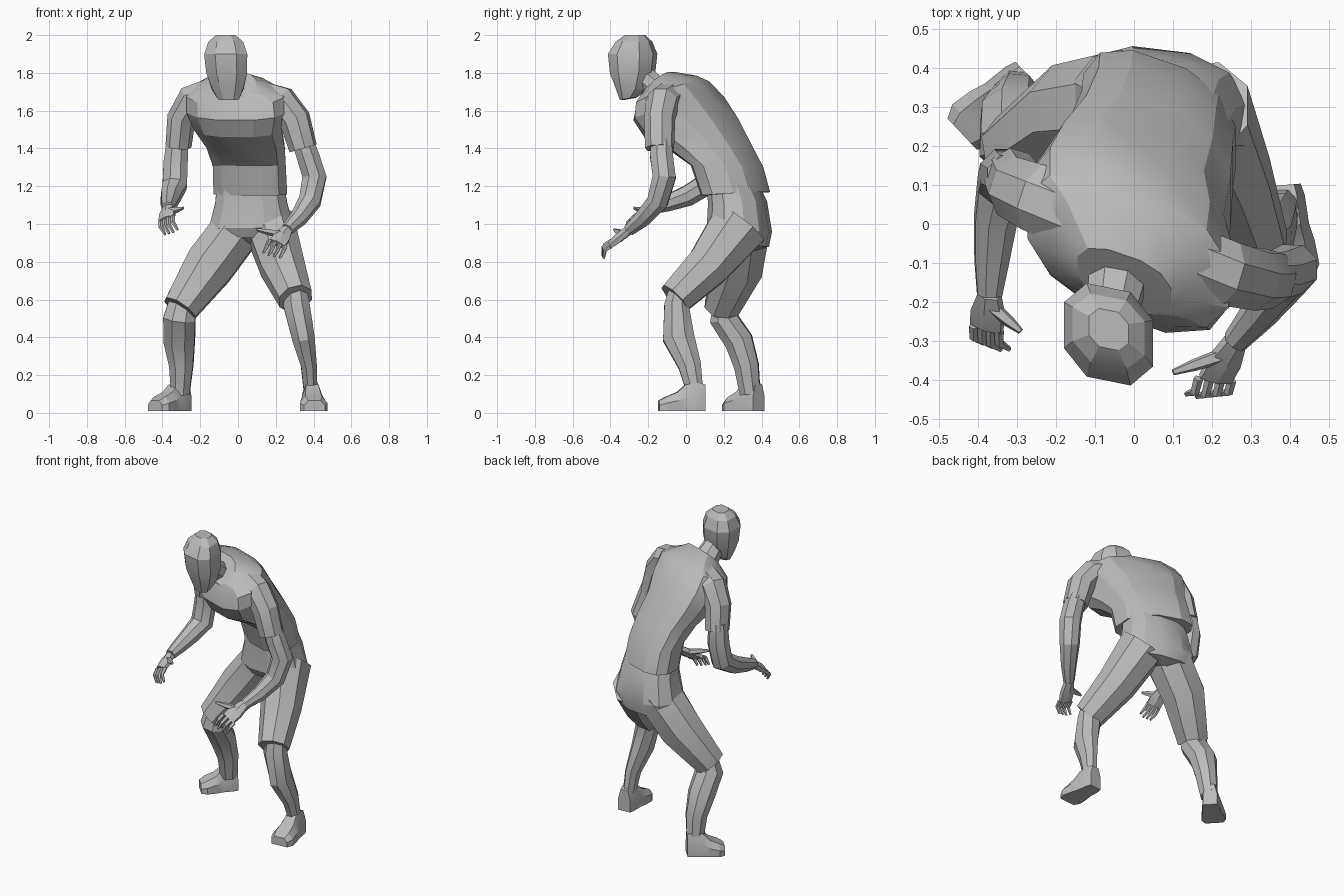
import bpy, bmesh, math
from mathutils import Vector

if "Cube" in bpy.data.objects:
    bpy.data.objects.remove(bpy.data.objects["Cube"], do_unlink=True)

grey = bpy.data.materials.new("plain grey")
grey.use_nodes = True
colour = (0.5, 0.5, 0.5, 1)
grey.diffuse_color = colour
grey.node_tree.nodes["Principled BSDF"].inputs["Base Color"].default_value = colour


def skin(name, rings):
    """Join rings of points into a closed, faceted body."""
    bm = bmesh.new()
    loops = [[bm.verts.new(p) for p in ring] for ring in rings]
    n = len(loops[0])
    for a, b in zip(loops, loops[1:]):
        for i in range(n):
            j = (i + 1) % n
            bm.faces.new((a[i], a[j], b[j], b[i]))
    bm.faces.new(loops[0])
    bm.faces.new(loops[-1])
    bmesh.ops.recalc_face_normals(bm, faces=bm.faces)
    mesh = bpy.data.meshes.new(name)
    bm.to_mesh(mesh)
    bm.free()
    mesh.materials.append(grey)
    ob = bpy.data.objects.new(name, mesh)
    bpy.context.collection.objects.link(ob)
    bpy.ops.object.select_all(action="DESELECT")
    ob.select_set(True)
    bpy.context.view_layer.objects.active = ob
    bpy.ops.object.shade_smooth_by_angle(angle=math.radians(22))


def oval(centre, side, front, sides, square=1.0):
    """Points of a slightly squared ellipse."""
    points = []
    for i in range(sides):
        a = math.tau * (i + 0.5) / sides
        c, s = math.cos(a), math.sin(a)
        points.append(centre + side * math.copysign(abs(c) ** square, c)
                      + front * math.copysign(abs(s) ** square, s))
    return points


def body(name, rows, sides, yaw, square):
    """Rows: x, front y, front z, back y, back z, half width."""
    side = Vector((math.cos(yaw), math.sin(yaw), 0))
    rings = []
    for x, yf, zf, yb, zb, w in rows:
        f, b = Vector((x, yf, zf)), Vector((x, yb, zb))
        rings.append(oval((f + b) / 2, side * w, (f - b) * 0.52, sides, square))
    skin(name, rings)


def limb(name, rows, sides=8, ref=(1, 0, 0)):
    """Rows: x, y, z, half width, half depth, swept along the path."""
    pts = [Vector(r[:3]) for r in rows]
    side, rings = Vector(ref), []
    for i, row in enumerate(rows):
        t = (pts[min(i + 1, len(pts) - 1)] - pts[max(i - 1, 0)]).normalized()
        side = (side - t * side.dot(t)).normalized()
        rings.append(oval(pts[i], side * row[3], t.cross(side) * row[4], sides))
    skin(name, rings)


def shoe(name, heel, toe):
    """Flat-soled shoe from heel to toe."""
    heel, toe = Vector(heel), Vector(toe)
    along = toe - heel
    side = Vector((-along.y, along.x, 0)).normalized()
    rings = []
    for t, w, h in ((0, .042, .14), (.12, .05, .15), (.42, .055, .14),
                    (.6, .066, .1), (.85, .073, .075), (1, .055, .055)):
        c = heel + along * t
        outline = ((-w, 0), (w, 0), (w, h * .55), (w * .6, h), (-w * .6, h), (-w, h * .55))
        rings.append([c + side * u + Vector((0, 0, v)) for u, v in outline])
    skin(name, rings)


def hand(label, wrist, knuckle_a, knuckle_b, bend, curl, thumb):
    """Palm, four curled fingers and a thumb."""
    wrist, a, b = Vector(wrist), Vector(knuckle_a), Vector(knuckle_b)
    bend, curl, thumb = Vector(bend), Vector(curl), Vector(thumb)
    across = (b - a).normalized()
    mid = (a + b) / 2
    palm = [(*wrist, .032, .026), (*wrist.lerp(mid, .55), .05, .026), (*mid, .05, .018)]
    limb(label + "_palm", palm, 6, across)
    for i in range(4):
        base = a.lerp(b, i / 3)
        joint = base + bend * (1 - .12 * abs(i - 1))
        tip = joint + curl
        limb(label + "_finger_" + str(i + 1),
             [(*base, .013, .013), (*joint, .012, .012), (*tip, .007, .007)], 5, across)
    root = wrist.lerp(a, .4)
    limb(label + "_thumb", [(*root, .022, .02), (*root.lerp(thumb, .55), .017, .016),
                            (*thumb, .008, .008)], 5, (0, 0, 1))


# Head and neck
body("head", [
    (-.05, -.345, 1.655, -.265, 1.67, .06), (-.055, -.37, 1.73, -.21, 1.71, .093),
    (-.06, -.395, 1.8, -.17, 1.81, .118), (-.065, -.405, 1.9, -.16, 1.9, .124),
    (-.065, -.365, 1.965, -.185, 1.965, .1), (-.065, -.32, 2, -.22, 2, .055),
], 8, -.2, .8)
limb("neck", [(-.04, -.1, 1.66, .085, .075), (-.045, -.16, 1.72, .078, .07),
              (-.06, -.25, 1.8, .065, .065)])

# Torso
body("shirt", [
    (.065, .105, 1.15, .42, 1.17, .212), (.06, .05, 1.31, .385, 1.3, .21),
    (.04, -.06, 1.39, .315, 1.43, .225), (0, -.19, 1.46, .245, 1.56, .25),
    (-.01, -.245, 1.55, .17, 1.67, .285), (-.015, -.23, 1.63, .09, 1.755, .28),
    (-.02, -.215, 1.67, .03, 1.785, .21), (-.025, -.215, 1.68, -.08, 1.805, .13),
], 12, -.33, .8)
body("shorts_seat", [
    (.065, .12, 1.22, .36, 1.25, .18), (.07, .125, 1.1, .42, 1.12, .198),
    (.07, .12, .98, .445, .96, .235), (.065, .15, .93, .43, .88, .21),
    (.05, .2, .9, .37, .86, .1),
], 12, -.12, .85)

# Legs
limb("left_shorts_leg", [(.165, .285, 1, .14, .165), (.235, .115, .775, .125, .125),
                         (.305, -.06, .605, .096, .098)])
limb("right_shorts_leg", [(0, .3, .98, .14, .155), (-.155, .28, .775, .142, .137),
                          (-.308, .185, .55, .1, .098)])
limb("left_shin", [(.3, -.02, .7, .06, .06), (.31, -.05, .57, .075, .07),
                   (.345, -.04, .4, .065, .09), (.375, .02, .25, .045, .065),
                   (.385, .05, .1, .038, .045)])
limb("right_shin", [(-.28, .21, .65, .07, .06), (-.31, .2, .5, .092, .08),
                    (-.31, .28, .38, .088, .08), (-.3, .32, .25, .068, .07),
                    (-.305, .34, .1, .052, .058)])
shoe("left_shoe", (.385, .1, .01), (.405, -.145, .01))
shoe("right_shoe", (-.275, .385, .01), (-.44, .23, .01))

# Arms
limb("left_sleeve", [(.13, -.085, 1.67, .09, .09), (.23, -.125, 1.645, .09, .09),
                     (.3, -.14, 1.555, .083, .085), (.345, -.14, 1.4, .078, .075)],
     8, (0, 1, 0))
limb("right_sleeve", [(-.15, .03, 1.69, .1, .085), (-.24, .065, 1.66, .095, .085),
                      (-.3, .09, 1.56, .085, .075), (-.315, .12, 1.41, .078, .068)],
     8, (0, 1, 0))
limb("left_arm", [(.335, -.13, 1.46, .06, .06), (.37, -.13, 1.36, .065, .065),
                  (.405, -.115, 1.25, .069, .067), (.38, -.15, 1.12, .062, .06),
                  (.32, -.23, 1.03, .048, .048), (.26, -.3, .97, .034, .034)])
limb("right_arm", [(-.32, .12, 1.46, .06, .06), (-.33, .13, 1.33, .069, .067),
                   (-.335, .1, 1.205, .07, .067), (-.355, .01, 1.15, .058, .058),
                   (-.365, -.1, 1.11, .046, .046), (-.37, -.18, 1.085, .034, .034)])
hand("left_hand", (.26, -.3, .97), (.165, -.395, .91), (.25, -.4, .88),
     (-.01, -.04, -.025), (-.022, -.005, -.042), (.1, -.38, .97))
hand("right_hand", (-.37, -.18, 1.085), (-.345, -.27, 1.04), (-.41, -.26, 1.01),
     (0, -.04, -.035), (.025, -.015, -.04), (-.29, -.275, 1.085))
